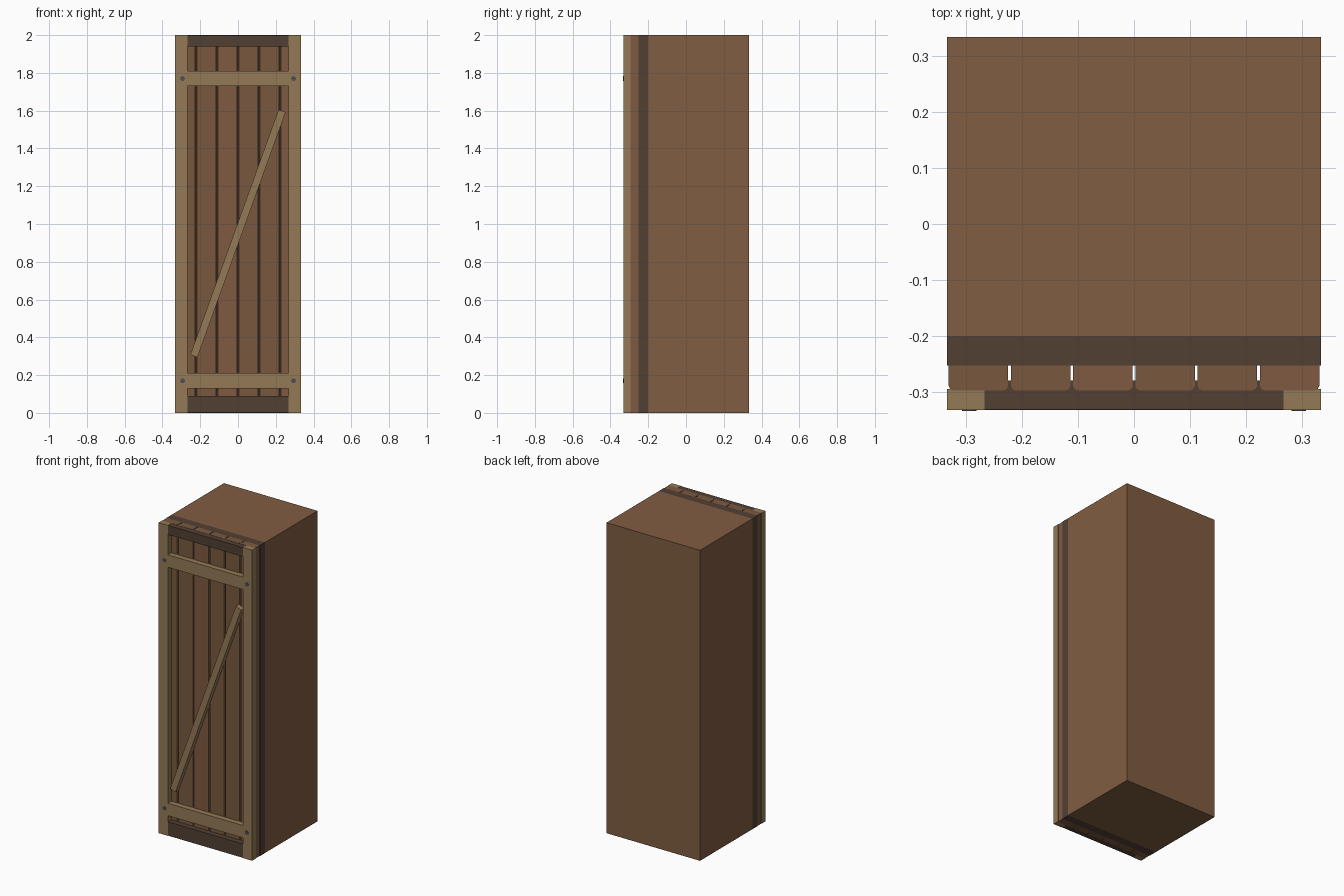
import bpy, bmesh, math

if "Cube" in bpy.data.objects:
    bpy.data.objects.remove(bpy.data.objects["Cube"])


def make_mat(name, hex_rgb):
    mat = bpy.data.materials.new(name)
    lin = []
    for i in (0, 2, 4):
        c = int(hex_rgb[i:i + 2], 16) / 255
        lin.append(((c + 0.055) / 1.055) ** 2.4 if c > 0.04 else c / 12.92)
    mat.diffuse_color = (*lin, 1)
    mat.use_nodes = True
    mat.node_tree.nodes["Principled BSDF"].inputs["Base Color"].default_value = mat.diffuse_color
    return mat


BROWN = make_mat("brown_wood", "805D41")
RED = make_mat("reddish_wood", "7F5A42")
PLANK = make_mat("plank_wood", "79593E")
DARK = make_mat("dark_wood", "524034")
LIGHT = make_mat("light_wood", "957A56")
IRON = make_mat("iron", "4A5054")


def box(name, x, y, z, mat, tilt=0):
    bpy.ops.mesh.primitive_cube_add(size=1)
    ob = bpy.context.object
    ob.name = name
    ob.scale = (x[1] - x[0], y[1] - y[0], z[1] - z[0])
    ob.location = (sum(x) / 2, sum(y) / 2, sum(z) / 2)
    ob.rotation_euler.y = tilt
    ob.data.materials.append(mat)
    return ob


def plank(name, cx, width, y0, y1, r, mat):
    # rectangle in plan with rounded front edges, extruded upward
    h = width / 2
    right = [(h, y1)]
    for i in range(3):
        a = i * math.pi / 4
        right.append((h - r + r * math.cos(a), y0 + r - r * math.sin(a)))
    outline = [(-x, y) for x, y in right] + right[::-1]
    bm = bmesh.new()
    face = bm.faces.new([bm.verts.new((cx + x, y, 0)) for x, y in outline])
    ext = bmesh.ops.extrude_face_region(bm, geom=[face])
    verts = [v for v in ext["geom"] if isinstance(v, bmesh.types.BMVert)]
    bmesh.ops.translate(bm, verts=verts, vec=(0, 0, 2))
    bmesh.ops.recalc_face_normals(bm, faces=bm.faces)
    me = bpy.data.meshes.new(name)
    bm.to_mesh(me)
    bm.free()
    me.materials.append(mat)
    bpy.context.collection.objects.link(bpy.data.objects.new(name, me))


# Cabinet body and dark backing panel
box("cabinet_body", (-0.333, 0.333), (-0.2, 0.333), (0, 2), BROWN)
box("backing_panel", (-0.333, 0.333), (-0.252, -0.2), (0, 2), DARK)

# Six vertical door planks with narrow gaps
for i in range(6):
    plank(f"door_plank_{i + 1}", (i - 2.5) * 0.111, 0.106, -0.297, -0.252,
          0.009, RED if i in (2, 5) else PLANK)

# Dark rails at the top and bottom of the door
box("dark_bottom_rail", (-0.267, 0.267), (-0.331, -0.279), (0.001, 0.09), DARK)
box("dark_top_rail", (-0.267, 0.267), (-0.331, -0.279), (1.94, 1.999), DARK)

# Frame stiles and iron bolts
for side, s in (("left", -1), ("right", 1)):
    box(f"{side}_stile", sorted((s * 0.267, s * 0.333)), (-0.332, -0.294),
        (0, 2), LIGHT)
    for level, z in (("lower", 0.17), ("upper", 1.77)):
        bpy.ops.mesh.primitive_cylinder_add(
            vertices=12, radius=0.013, depth=0.02,
            location=(s * 0.294, -0.3234, z), rotation=(math.pi / 2, 0, 0))
        ob = bpy.context.object
        ob.name = f"{level}_{side}_bolt"
        ob.data.materials.append(IRON)

# Cross rails and diagonal brace
for level, z in (("lower", 0.17), ("upper", 1.77)):
    box(f"{level}_cross_rail", (-0.267, 0.267), (-0.332, -0.295),
        (z - 0.04, z + 0.04), LIGHT)
box("diagonal_brace", (-0.02, 0.02), (-0.33, -0.295), (0.26, 1.64), LIGHT,
    math.radians(19.8))
